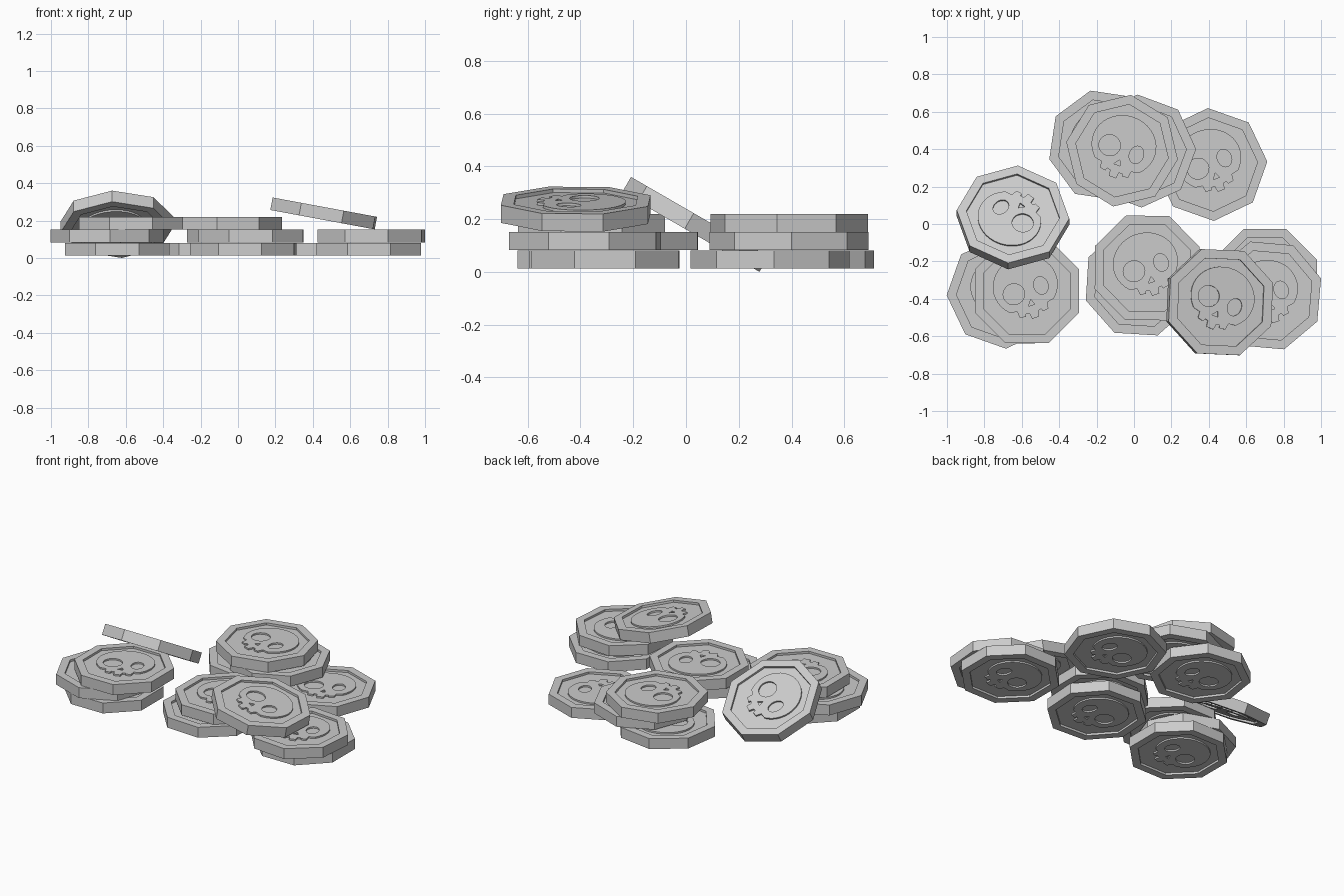
import bpy, bmesh
from math import radians, cos, sin
from mathutils import Matrix

cube = bpy.data.objects.get("Cube")
if cube:
    bpy.data.objects.remove(cube, do_unlink=True)

# Single grey metal
metal = bpy.data.materials.new("grey_metal")
metal.use_nodes = True
grey = (0.6, 0.6, 0.6, 1)
metal.diffuse_color = grey
metal.node_tree.nodes["Principled BSDF"].inputs["Base Color"].default_value = grey

RADIUS, INNER, HALF, PANEL, RELIEF = 0.302, 0.25, 0.034, 0.02, 0.03


def coin_mesh():
    """Octagonal coin with a raised rim and a sunken panel on both sides."""
    bm = bmesh.new()
    profile = [(INNER, -PANEL), (INNER, -HALF), (RADIUS, -HALF),
               (RADIUS, HALF), (INNER, HALF), (INNER, PANEL)]
    rings = []
    for r, z in profile:
        rings.append([bm.verts.new((r * cos(radians(45 * i)), r * sin(radians(45 * i)), z))
                      for i in range(8)])
    for a, b in zip(rings, rings[1:]):
        for i in range(8):
            j = (i + 1) % 8
            bm.faces.new((a[i], a[j], b[j], b[i]))
    bm.faces.new(rings[0])
    bm.faces.new(rings[-1])
    bmesh.ops.recalc_face_normals(bm, faces=bm.faces)
    mesh = bpy.data.meshes.new("coin")
    bm.to_mesh(mesh)
    bm.free()
    mesh.materials.append(metal)
    return mesh


def arc(cx, cy, rx, ry, start, end, steps):
    angles = [radians(start + (end - start) * i / steps) for i in range(steps + 1)]
    return [(cx + rx * cos(a), cy + ry * sin(a)) for a in angles]


def skull_mesh():
    """Flat skull relief with eye and nose openings, showing on both sides."""
    jaw = [(0.085, -0.09), (0.08, -0.125), (0.048, -0.13),
           (0.043, -0.115), (0.025, -0.118), (0.02, -0.15)]
    teeth = [(-x, y) for x, y in jaw] + jaw[::-1]
    outlines = [arc(0, 0.03, 0.175, 0.16, -45, 225, 28) + teeth,
                arc(-0.072, 0.005, 0.058, 0.056, 0, 345, 23),
                arc(0.08, 0.005, 0.038, 0.048, 0, 345, 23),
                [(-0.018, -0.08), (0.018, -0.08), (0.005, -0.05)]]
    curve = bpy.data.curves.new("skull_outline", "CURVE")
    curve.dimensions = "2D"
    curve.fill_mode = "BOTH"
    curve.extrude = RELIEF
    for pts in outlines:
        spline = curve.splines.new("POLY")
        spline.points.add(len(pts) - 1)
        for point, (x, y) in zip(spline.points, pts):
            point.co = (x, y, 0, 1)
        spline.use_cyclic_u = True
    helper = bpy.data.objects.new("skull_outline", curve)
    bpy.context.collection.objects.link(helper)
    bpy.context.view_layer.update()
    graph = bpy.context.evaluated_depsgraph_get()
    mesh = bpy.data.meshes.new_from_object(helper.evaluated_get(graph))
    bpy.data.objects.remove(helper, do_unlink=True)
    mesh.name = "skull_relief"
    mesh.materials.clear()
    mesh.materials.append(metal)
    for face in mesh.polygons:
        face.use_smooth = False
    return mesh


COIN, SKULL = coin_mesh(), skull_mesh()


def place(name, x, y, z, turn, jaw, tilt_x=0, tilt_y=0):
    """Put one coin at its centre; jaw is the direction the skull's jaw points."""
    base = (Matrix.Translation((x, y, z)) @ Matrix.Rotation(radians(tilt_x), 4, "X")
            @ Matrix.Rotation(radians(tilt_y), 4, "Y"))
    for part, mesh, angle in (("coin", COIN, turn), ("skull", SKULL, jaw + 90)):
        obj = bpy.data.objects.new(name + "_" + part, mesh)
        obj.matrix_world = base @ Matrix.Rotation(radians(angle), 4, "Z")
        bpy.context.collection.objects.link(obj)


LOW, MID, TOP = 0.047, 0.117, 0.186

# Front left stack with a coin leaning on its back
place("left_bottom", -0.645, -0.36, LOW, 22.5, -70)
place("left_middle", -0.70, -0.365, MID, 3, -90)
place("left_top", -0.572, -0.358, TOP, 22.5, -72)
place("left_leaning", -0.647, 0.035, 0.18, -5, 50, tilt_x=-30)

# Back stack and the loose coin beside it
place("back_bottom", -0.16, 0.42, LOW, 14, -80)
place("back_middle", 0.03, 0.39, MID, 2, -90)
place("back_top", -0.064, 0.392, TOP, 36, -110)
place("back_loose", 0.411, 0.318, LOW, 3, -68)

# Centre stack
place("centre_bottom", 0.028, -0.31, LOW, 19, -75)
place("centre_middle", 0.07, -0.235, MID, 22, -72)

# Front right stack with a tilted coin resting on top
place("right_bottom", 0.70, -0.307, LOW, 22.5, -70)
place("right_middle", 0.712, -0.382, MID, 17.5, -72)
place("right_tilted", 0.458, -0.418, 0.238, 20, -113, tilt_y=10.5)
